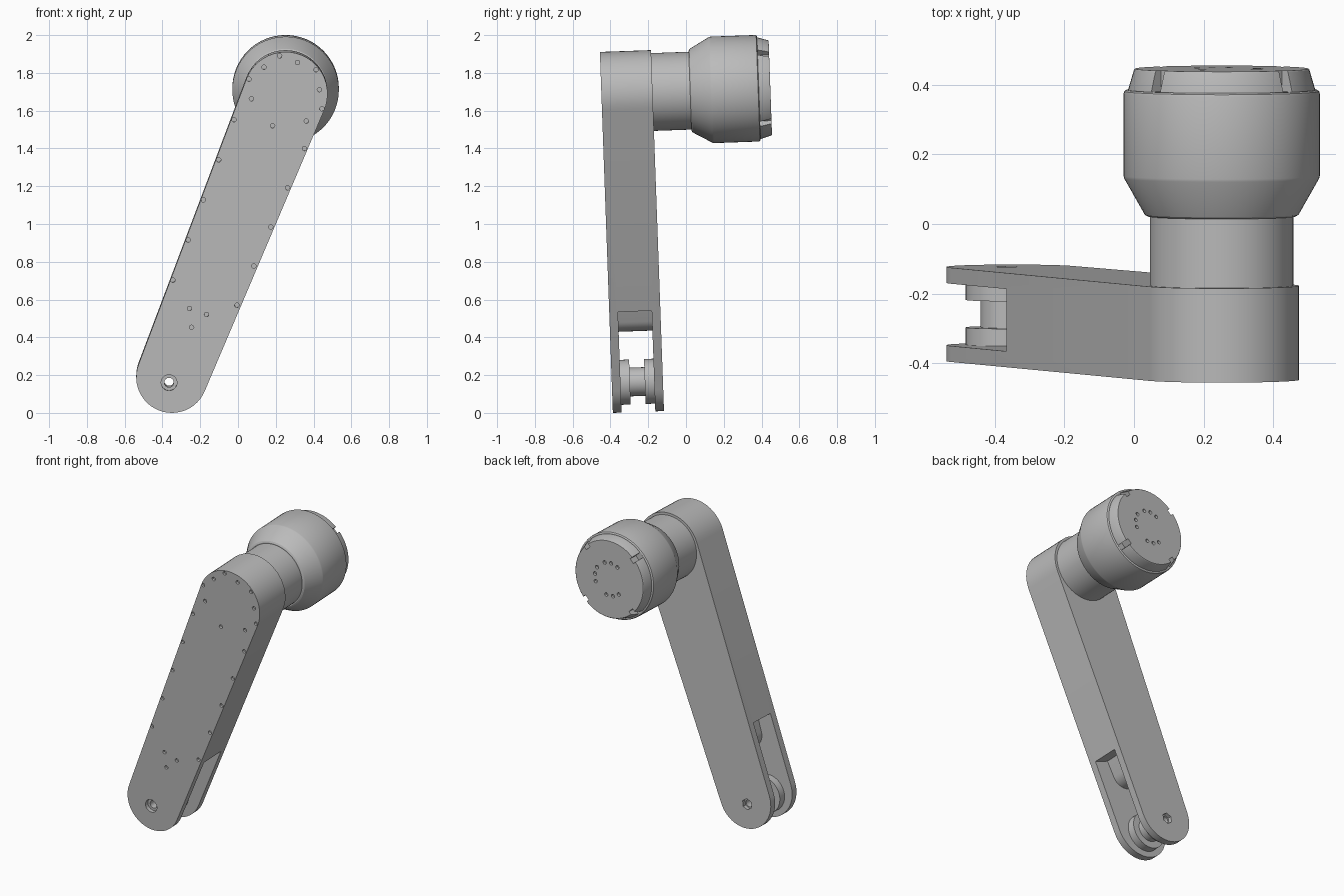
import bpy, bmesh, math
from mathutils import Matrix, Vector

if "Cube" in bpy.data.objects:
    bpy.data.objects.remove(bpy.data.objects["Cube"])

grey = bpy.data.materials.new("satin_grey")
grey.use_nodes = True
grey.diffuse_color = (0.5, 0.5, 0.5, 1)
grey.node_tree.nodes["Principled BSDF"].inputs["Base Color"].default_value = (0.5, 0.5, 0.5, 1)

TILT = Matrix.Rotation(math.radians(2.06), 4, 'X')
LOW = Vector((-0.35, 0.203))     # lower end of the arm (x, z)
HIGH = Vector((0.252, 1.704))    # upper end, motor axis
PIN = Vector((-0.365, 0.174))    # pivot axis
FRONT, BACK, WALL = -0.387, -0.116, 0.046
AXIS = (HIGH - LOW).normalized()
SIDE = Vector((AXIS.y, -AXIS.x))


def ring(c, r, n=32, start=0.0):
    return [Vector((c[0] + r * math.cos(start + math.tau * i / n),
                    c[1] + r * math.sin(start + math.tau * i / n))) for i in range(n)]


def capsule(c1, r1, c2, r2, n=24):
    """Outline of two circles joined by their outer tangents."""
    d = c2 - c1
    phi = math.atan2(d.y, d.x)
    a = math.acos((r1 - r2) / d.length)
    pts = []
    for c, r, t0, t1 in ((c2, r2, phi - a, phi + a), (c1, r1, phi + a, phi - a + math.tau)):
        for i in range(n + 1):
            t = t0 + (t1 - t0) * i / n
            pts.append(c + r * Vector((math.cos(t), math.sin(t))))
    return pts


def add_prism(bm, pts, y0, y1):
    a = [bm.verts.new((p[0], y0, p[1])) for p in pts]
    b = [bm.verts.new((p[0], y1, p[1])) for p in pts]
    bm.faces.new(a)
    bm.faces.new(b[::-1])
    for i in range(len(a)):
        j = (i + 1) % len(a)
        bm.faces.new((a[i], b[i], b[j], a[j]))


def finish(name, bm):
    bmesh.ops.recalc_face_normals(bm, faces=bm.faces)
    bm.transform(TILT)
    mesh = bpy.data.meshes.new(name)
    bm.to_mesh(mesh)
    bm.free()
    mesh.materials.append(grey)
    ob = bpy.data.objects.new(name, mesh)
    bpy.context.collection.objects.link(ob)
    return ob


def prisms(name, *parts):
    bm = bmesh.new()
    for pts, y0, y1 in parts:
        add_prism(bm, pts, y0, y1)
    return finish(name, bm)


def lathe(name, centre, profile, n=64):
    """Solid of revolution about the y direction from (radius, y) pairs."""
    bm = bmesh.new()
    loops = [[bm.verts.new((p[0], y, p[1])) for p in ring(centre, r, n)] for r, y in profile]
    for a, b in zip(loops, loops[1:]):
        for i in range(n):
            j = (i + 1) % n
            bm.faces.new((a[i], b[i], b[j], a[j]))
    bm.faces.new(loops[0])
    bm.faces.new(loops[-1][::-1])
    return finish(name, bm)


def cut(ob, cutter):
    cutter.hide_render = True
    mod = ob.modifiers.new("cut", 'BOOLEAN')
    mod.operation, mod.solver, mod.object = 'DIFFERENCE', 'EXACT', cutter
    bpy.context.view_layer.objects.active = ob
    bpy.ops.object.modifier_apply(modifier=mod.name)
    bpy.data.objects.remove(cutter)


def smooth(ob):
    bpy.ops.object.select_all(action='DESELECT')
    ob.select_set(True)
    bpy.context.view_layer.objects.active = ob
    bpy.ops.object.shade_smooth_by_angle(angle=math.radians(25))


# Arm: tapered capsule, forked at the lower end
arm = prisms("arm", (capsule(LOW, 0.189, HIGH, 0.222), FRONT, BACK))
slot = [LOW + AXIS * a + SIDE * s for a, s in ((-0.4, -0.4), (0.45, -0.4), (0.45, 0.4), (-0.4, 0.4))]
cut(arm, prisms("slot_cutter", (slot, FRONT + WALL, BACK - WALL)))

# Screw recesses on the front plate
screws = [(-0.021 - 0.081 * i, 1.567 - 0.2125 * i) for i in range(5)]
screws += [(0.352 - 0.0895 * i, 1.414 - 0.2075 * i) for i in range(5)]
screws += [(0.22, 1.905), (0.315, 1.87), (0.413, 1.832), (0.138, 1.845), (0.058, 1.782),
           (0.071, 1.678), (0.431, 1.726), (0.444, 1.625), (0.362, 1.56), (0.183, 1.535),
           (-0.257, 0.567), (-0.167, 0.535), (-0.246, 0.467)]
cut(arm, prisms("screw_cutter", *[(ring(p, 0.012, 12), FRONT - 0.02, FRONT + 0.015) for p in screws]))

# Pivot bore with front counterbore and hexagonal back recess
bore_y = FRONT - 0.05, BACK + 0.05
cut(arm, prisms("bore_cutter", (ring(PIN, 0.025, 24), *bore_y)))
cut(arm, prisms("counterbore_cutter", (ring(PIN, 0.042, 24), FRONT - 0.05, FRONT + 0.025)))
cut(arm, prisms("hex_cutter", (ring(PIN, 0.036, 6, 0.4), BACK - 0.025, BACK + 0.05)))
smooth(arm)

# Rounded stop between the fork plates
stop_c = Vector((-0.22, 0.53))
stop = prisms("fork_stop", (capsule(stop_c, 0.088, stop_c + AXIS * 0.16, 0.1),
                            FRONT + WALL - 0.004, BACK - WALL + 0.004))
smooth(stop)

# Pivot spool: two flanges and a hub
y0, y1 = FRONT + WALL - 0.004, BACK - WALL + 0.004
spool = lathe("pivot_spool", PIN, [(0.119, y0), (0.119, y0 + 0.054), (0.076, y0 + 0.054),
                                   (0.076, y1 - 0.054), (0.119, y1 - 0.054), (0.119, y1)], 48)
cut(spool, prisms("spool_bore_cutter", (ring(PIN, 0.025, 24), *bore_y)))
smooth(spool)

# Neck and motor housing
smooth(lathe("neck", HIGH, [(0.206, BACK - 0.02), (0.206, 0.1)]))
smooth(lathe("motor_housing", HIGH, [(0.212, 0.083), (0.221, 0.088), (0.28, 0.192), (0.282, 0.2),
                                     (0.282, 0.436), (0.28, 0.443), (0.274, 0.447)]))

# End cap with four rim notches and three groups of small holes
cap = lathe("end_cap", HIGH, [(0.269, 0.43), (0.269, 0.447), (0.252, 0.505), (0.249, 0.508)])
notches = []
for k in range(4):
    t = math.radians(45 + 90 * k)
    d, s = Vector((math.cos(t), math.sin(t))), Vector((-math.sin(t), math.cos(t)))
    notches.append(([HIGH + d * r + s * w for r, w in
                     ((0.228, -0.018), (0.33, -0.018), (0.33, 0.018), (0.228, 0.018))], 0.4475, 0.55))
cut(cap, prisms("notch_cutter", *notches))
holes = []
for middle in (95, 5, 255):
    for step in (-26, 0, 26):
        t = math.radians(middle + step)
        p = HIGH + 0.108 * Vector((math.cos(t), math.sin(t)))
        holes.append((ring(p, 0.012, 12), 0.49, 0.55))
cut(cap, prisms("hole_cutter", *holes))
smooth(cap)
